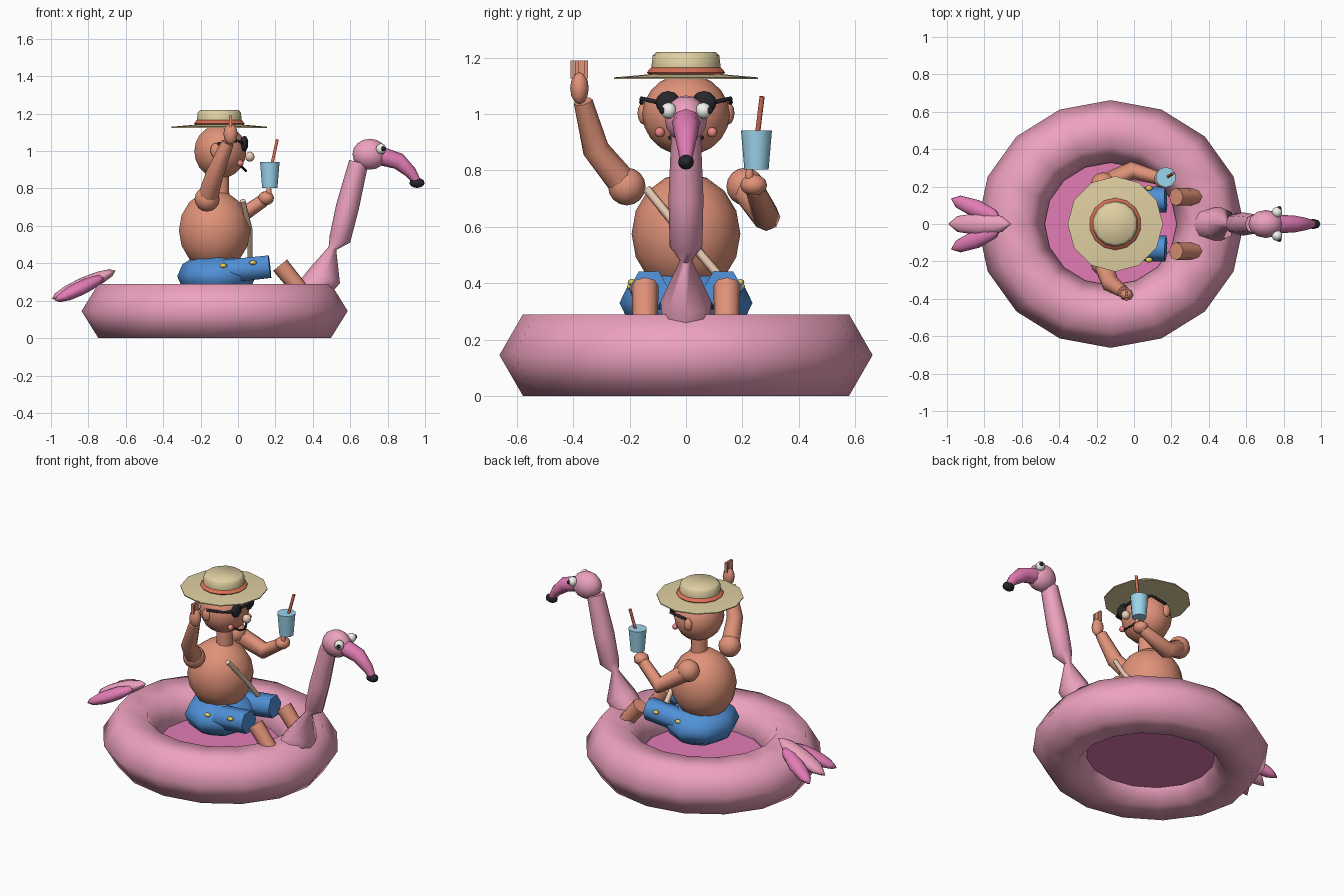
import bpy, math
from mathutils import Vector, Matrix

MATS = {}
COL = dict(pink=(0.85, 0.36, 0.52), magenta=(0.76, 0.20, 0.46), skin=(0.75, 0.29, 0.19),
           blue=(0.08, 0.28, 0.68), straw=(0.74, 0.63, 0.36), red=(0.70, 0.16, 0.09),
           black=(0.02, 0.02, 0.025), white=(0.9, 0.9, 0.86), cup=(0.33, 0.66, 0.83),
           pale=(0.85, 0.62, 0.48), gold=(0.85, 0.6, 0.1), cheek=(0.85, 0.25, 0.24))


def finish(o, name, col, angle=None):
    o.name = name
    if col not in MATS:
        MATS[col] = bpy.data.materials.new(col)
        MATS[col].diffuse_color = (*COL[col], 1)
    o.data.materials.append(MATS[col])
    bpy.ops.object.select_all(action='DESELECT')
    o.select_set(True)
    bpy.context.view_layer.objects.active = o
    if angle is None:
        bpy.ops.object.shade_smooth()
    else:
        bpy.ops.object.shade_smooth_by_angle(angle=math.radians(angle))
    return o


def ball(name, col, loc, rad, seg=12, rings=8, rot=(0, 0, 0)):
    bpy.ops.mesh.primitive_uv_sphere_add(segments=seg, ring_count=rings, radius=1, location=loc, rotation=rot)
    o = bpy.context.object
    o.scale = rad if isinstance(rad, tuple) else (rad,) * 3
    return finish(o, name, col)


def box(name, col, loc, size):
    bpy.ops.mesh.primitive_cube_add(size=1, location=loc)
    bpy.context.object.scale = size
    return finish(bpy.context.object, name, col, 30)


def tube(name, col, pts, n=8, axis=None, angle=62):
    """Loft round sections (x, y, z, r) along a path; a fixed axis makes it a lathe."""
    P = [Vector(p[:3]) for p in pts]
    verts, faces = [], []
    for i, p in enumerate(P):
        t = Vector(axis) if axis else (P[min(i + 1, len(P) - 1)] - P[max(i - 1, 0)])
        t.normalize()
        ref = Vector((0, 1, 0)) if abs(t.y) < 0.9 else Vector((1, 0, 0))
        u = (ref - t * ref.dot(t)).normalized()
        v = t.cross(u)
        for k in range(n):
            a = 2 * math.pi * k / n
            verts.append(p + (u * math.cos(a) + v * math.sin(a)) * pts[i][3])
    for i in range(len(P) - 1):
        for k in range(n):
            j = (k + 1) % n
            faces.append((i * n + k, i * n + j, (i + 1) * n + j, (i + 1) * n + k))
    faces += [tuple(reversed(range(n))), tuple(range((len(P) - 1) * n, len(P) * n))]
    me = bpy.data.meshes.new(name)
    me.from_pydata(verts, [], faces)
    o = bpy.data.objects.new(name, me)
    bpy.context.collection.objects.link(o)
    return finish(o, name, col, angle)


def lathe(name, col, x, y, prof, n=12):
    return tube(name, col, [(x, y, z, r) for r, z in prof], n, (0, 0, 1), 50)


# inflatable ring and its floor
bpy.ops.mesh.primitive_torus_add(major_segments=16, minor_segments=6, major_radius=0.495,
                                 minor_radius=0.167, location=(-0.125, 0, 0.145))
bpy.context.object.scale = (1.075, 1, 1)
finish(bpy.context.object, "float_ring", "pink")
fl = lathe("float_floor", "magenta", 0, 0, [(0.38, 0.09), (0.38, 0.125)], 16)
fl.location.x, fl.scale.x = -0.125, 1.075

# bird neck, head, beak, eyes
tube("bird_neck", "pink", [(0.37, 0, 0.22, 0.085), (0.465, 0, 0.335, 0.09), (0.505, 0, 0.48, 0.022),
     (0.545, 0, 0.53, 0.058), (0.585, 0, 0.70, 0.062), (0.645, 0, 0.94, 0.052)])
ball("bird_head", "pink", (0.705, 0, 0.983), (0.093, 0.075, 0.083))
tube("bird_beak", "magenta", [(0.76, 0, 0.975, 0.05), (0.86, 0, 0.945, 0.045),
     (0.925, 0, 0.885, 0.032), (0.955, 0, 0.84, 0.022)])
ball("beak_tip", "black", (0.957, 0, 0.83), (0.041, 0.028, 0.027), 8, 6)

# tail feathers
ball("tail_middle", "pink", (-0.825, 0, 0.285), (0.185, 0.06, 0.04), 8, 6, (0, math.radians(-24), 0))

for s, side in ((-1, "right"), (1, "left")):
    ball(f"bird_eye_{side}", "white", (0.765, s * 0.062, 1.012), 0.029, 10, 6)
    ball(f"bird_pupil_{side}", "black", (0.776, s * 0.083, 1.013), 0.013, 8, 6)
    ball(f"tail_side_{side}", "magenta", (-0.845, s * 0.082, 0.265), (0.158, 0.048, 0.038), 8, 6,
         (0, math.radians(-24), math.radians(-s * 22)))
    # shorts legs, shins, buttons
    tube(f"shorts_leg_{side}", "blue", [(-0.08, s * 0.12, 0.355, 0.072), (0.17, s * 0.132, 0.382, 0.07)], 6)
    tube(f"shin_{side}", "skin", [(0.225, s * 0.145, 0.39, 0.048), (0.355, s * 0.145, 0.23, 0.044)])
    ball(f"button_rear_{side}", "gold", (-0.08, s * 0.195, 0.387), (0.02, 0.015, 0.012), 8, 6)
    ball(f"button_front_{side}", "gold", (0.08, s * 0.192, 0.403), (0.02, 0.015, 0.012), 8, 6)
    # shoulders, ears, cheeks
    ball(f"shoulder_{side}", "skin", (-0.165, s * 0.21, 0.743), 0.067)
    ball(f"ear_{side}", "skin", (-0.12, s * 0.15, 1.003), (0.028, 0.022, 0.04), 8, 6)
    ball(f"cheek_{side}", "cheek", (0.012, s * 0.093, 0.935), 0.018, 8, 6)
    # sunglasses
    ball(f"lens_{side}", "black", (0.034, s * 0.064, 1.04), (0.022, 0.044, 0.042), 10, 6)
    tube(f"glasses_arm_{side}", "black", [(0.03, s * 0.09, 1.04, 0.008), (0.0, s * 0.158, 1.055, 0.008),
         (-0.11, s * 0.158, 1.04, 0.008)], 6)
tube("glasses_bridge", "black", [(0.047, -0.04, 1.05, 0.008), (0.047, 0.04, 1.05, 0.008)], 6)

# body, shorts, neck, head
ball("shorts_seat", "blue", (-0.115, 0, 0.33), (0.21, 0.236, 0.13), 8, 6)
ball("belly", "skin", (-0.125, 0, 0.575), (0.196, 0.193, 0.215), 14, 8)
tube("neck", "skin", [(-0.095, 0, 0.72, 0.052), (-0.095, 0, 0.89, 0.048)], 10)
ball("head", "skin", (-0.095, 0, 0.998), (0.142, 0.155, 0.145), 14, 10)
ball("nose", "pale", (0.063, 0, 0.97), 0.027, 10, 6)
tube("mouth", "black", [(0.018, -0.06, 0.918, 0.007), (0.036, -0.03, 0.9, 0.007),
     (0.042, 0, 0.895, 0.007), (0.036, 0.03, 0.9, 0.007), (0.018, 0.06, 0.918, 0.007)], 6)
tube("chest_strap", "pale", [(0.025, -0.14, 0.735, 0.016), (0.062, -0.02, 0.587, 0.016),
     (0.065, 0.11, 0.435, 0.016)], 6)

# hat
lathe("hat_brim", "straw", -0.1, 0, [(0.255, 1.124), (0.255, 1.13), (0.12, 1.142)], 12)
lathe("hat_crown", "straw", -0.1, 0, [(0.125, 1.125), (0.122, 1.175), (0.118, 1.207), (0.105, 1.22)], 14)
lathe("hat_band", "red", -0.1, 0, [(0.124, 1.132), (0.139, 1.148), (0.124, 1.165)], 14)

# raised right arm with hand and fingers
tube("arm_raised", "skin", [(-0.165, -0.21, 0.74, 0.055), (-0.125, -0.32, 0.875, 0.048),
     (-0.055, -0.365, 1.045, 0.034)])
ball("hand_raised", "skin", (-0.04, -0.378, 1.092), (0.038, 0.033, 0.057), 8, 6)
for i in range(4):
    box(f"finger_{i + 1}", "skin", (-0.04, -0.402 + i * 0.016, 1.158), (0.016, 0.014, 0.065))

# left arm with drink
tube("arm_holding", "skin", [(-0.165, 0.21, 0.74, 0.055), (-0.01, 0.285, 0.635, 0.05),
     (0.135, 0.245, 0.735, 0.035)])
ball("hand_holding", "skin", (0.15, 0.24, 0.748), (0.045, 0.048, 0.038), 10, 6)
ball("thumb", "skin", (0.165, 0.225, 0.782), (0.015, 0.015, 0.03), 8, 6)
lathe("cup", "cup", 0.17, 0.25, [(0.043, 0.803), (0.055, 0.942)], 10)
tube("drinking_straw", "red", [(0.175, 0.25, 0.9, 0.009), (0.21, 0.27, 1.062, 0.009)], 6)
